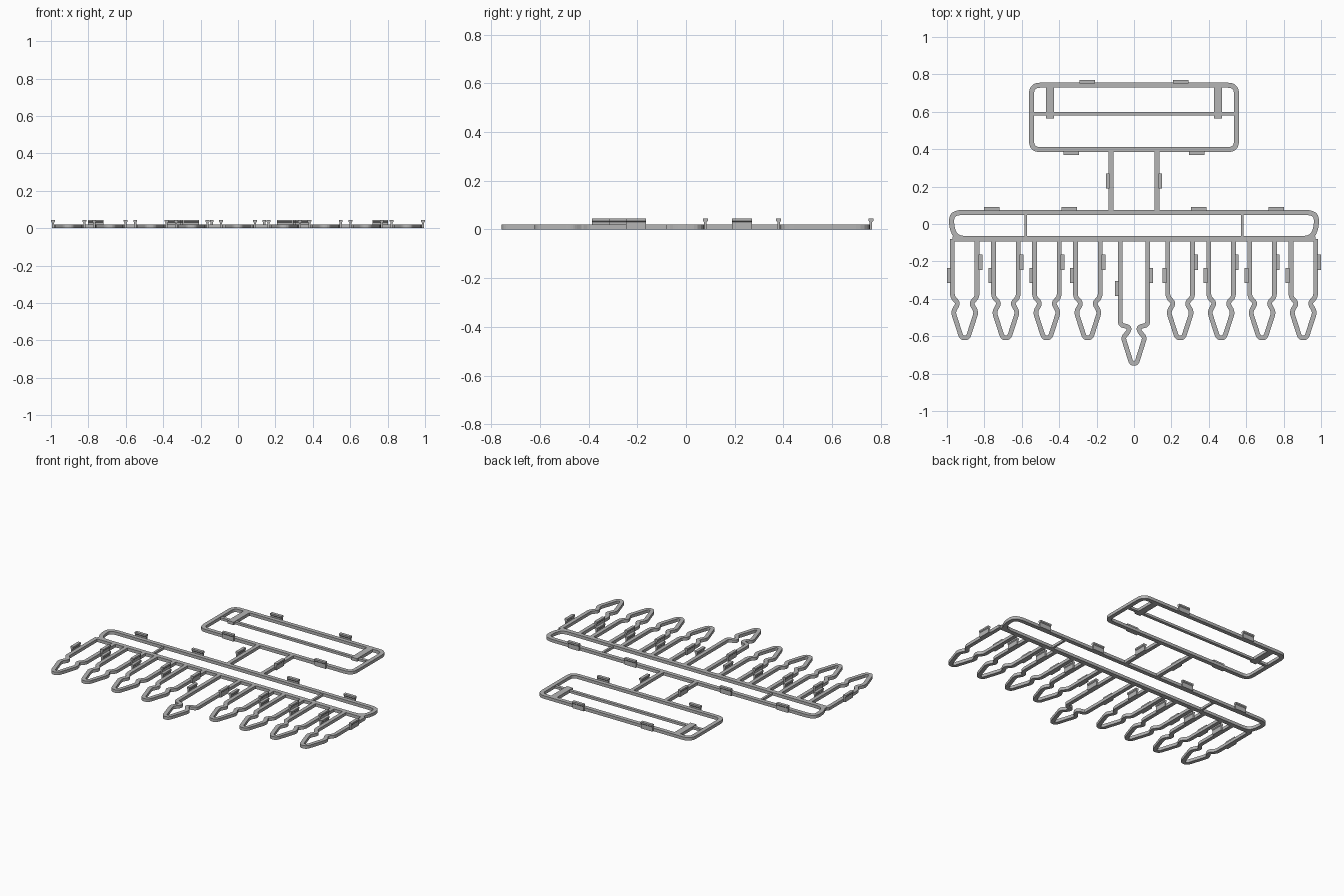
import bpy, bmesh
from mathutils import Vector

cube = bpy.data.objects.get("Cube")
if cube:
    bpy.data.objects.remove(cube, do_unlink=True)

GREY = bpy.data.materials.new("plain grey")
GREY.use_nodes = True
colour = (0.46, 0.46, 0.46, 1)
GREY.diffuse_color = colour
GREY.node_tree.nodes["Principled BSDF"].inputs["Base Color"].default_value = colour

HEIGHT = 0.02
WIDTH = 0.027


def finish(name, bm):
    bmesh.ops.recalc_face_normals(bm, faces=bm.faces)
    mesh = bpy.data.meshes.new(name)
    bm.to_mesh(mesh)
    bm.free()
    mesh.materials.append(GREY)
    obj = bpy.data.objects.new(name, mesh)
    bpy.context.collection.objects.link(obj)
    return obj


def rounded(points, radius, closed):
    """Replace the corners of a path by short arcs."""
    pts = [Vector(p) for p in points]
    n, out = len(pts), []
    for i, p in enumerate(pts):
        if not closed and i in (0, n - 1):
            out.append(p)
            continue
        a, b = pts[i - 1] - p, pts[(i + 1) % n] - p
        start = p + a.normalized() * min(radius, a.length * 0.45)
        end = p + b.normalized() * min(radius, b.length * 0.45)
        for k in range(6):
            t = k / 5
            out.append(start * (1 - t) ** 2 + p * 2 * t * (1 - t) + end * t * t)
    return out


def strip(name, points, width=WIDTH, radius=0.0, closed=False, height=HEIGHT):
    """Flat bar of constant width following a path."""
    path = rounded(points, radius, closed) if radius else [Vector(p) for p in points]
    n = len(path)
    bm = bmesh.new()
    rings = []
    for i, p in enumerate(path):
        before = path[i - 1] if closed or i > 0 else None
        after = path[(i + 1) % n] if closed or i < n - 1 else None
        d1 = (p - before).normalized() if before else (after - p).normalized()
        d2 = (after - p).normalized() if after else d1
        n1, n2 = Vector((-d1.y, d1.x)), Vector((-d2.y, d2.x))
        side = (n1 + n2).normalized()
        side *= width / 2 / max(side.dot(n1), 0.5)
        rings.append([bm.verts.new((*(p + side * s), z))
                      for s, z in ((1, 0), (-1, 0), (-1, height), (1, height))])
    for i in range(n if closed else n - 1):
        a, b = rings[i], rings[(i + 1) % n]
        for k in range(4):
            m = (k + 1) % 4
            bm.faces.new((a[k], a[m], b[m], b[k]))
    if not closed:
        bm.faces.new(rings[0])
        bm.faces.new(rings[-1])
    return finish(name, bm)


def clip(name, x, y, outward):
    """Upright hook with a wider head, beside the bar centred on x, y."""
    out = Vector(outward)
    along = Vector((-out.y, out.x))
    profile = [(0.012, 0), (0.023, 0), (0.023, 0.03), (0.028, 0.035), (0.028, 0.045),
               (0.008, 0.045), (0.008, 0.035), (0.012, 0.03)]
    bm = bmesh.new()
    ends = [[bm.verts.new((*(Vector((x, y)) + out * o + along * s), z)) for o, z in profile]
            for s in (-0.041, 0.041)]
    bm.faces.new(ends[0])
    bm.faces.new(ends[1])
    for k in range(len(profile)):
        m = (k + 1) % len(profile)
        bm.faces.new((ends[0][k], ends[0][m], ends[1][m], ends[1][k]))
    finish(name, bm)


def mirrored(half):
    return half + [(-x, y) for x, y in reversed(half)]


# Upper rectangular frame with its inner bars
strip("upper_frame", mirrored([(-0.548, 0.398), (-0.548, 0.742)]), radius=0.045, closed=True)
strip("upper_middle_bar", [(-0.548, 0.59), (0.548, 0.59)], 0.02, height=0.016)

# Long main frame
strip("main_frame", mirrored([(-0.95, -0.078), (-0.977, -0.01), (-0.972, 0.062)]),
      radius=0.06, closed=True)
strip("finger_base_bar", [(-0.97, -0.08), (0.97, -0.08)], 0.027)

# Paired bars and clips, left and right
for side, s in (("right", -1), ("left", 1)):
    strip(side + "_upper_post", [(s * 0.449, 0.742), (s * 0.449, 0.565)], 0.043)
    strip(side + "_stem", [(s * 0.123, 0.398), (s * 0.123, 0.062)], 0.025)
    strip(side + "_divider", [(s * 0.578, 0.062), (s * 0.578, -0.078)], 0.014, height=0.016)
    clip(side + "_upper_back_clip", s * 0.25, 0.742, (0, 1))
    clip(side + "_upper_front_clip", s * 0.335, 0.398, (0, -1))
    clip(side + "_stem_clip", s * 0.123, 0.23, (s, 0))
    for x in (0.347, 0.76):
        clip(side + "_main_clip", s * x, 0.062, (0, 1))

# Side fingers with a narrow neck and a pointed tip
finger = mirrored([(-0.066, -0.08), (-0.066, -0.392), (-0.034, -0.422),
                   (-0.062, -0.47), (-0.017, -0.609)])
for x in (-0.905, -0.685, -0.466, -0.247, 0.247, 0.466, 0.685, 0.905):
    strip("finger", [(x + px, py) for px, py in finger], 0.025, 0.02)
    clip("finger_clip", x - 0.066, -0.275, (-1, 0))
    clip("finger_clip", x + 0.066, -0.205, (1, 0))
    strip("finger_cross_bar", [(x - 0.066, -0.086), (x + 0.066, -0.086)], 0.016)

# Longer central finger
strip("central_finger", mirrored([(-0.073, -0.08), (-0.073, -0.54), (-0.026, -0.55),
                                  (-0.028, -0.575), (-0.058, -0.605), (-0.014, -0.745)]),
      0.025, 0.018)
clip("central_finger_clip", -0.073, -0.345, (-1, 0))
clip("central_finger_clip", 0.073, -0.275, (1, 0))
